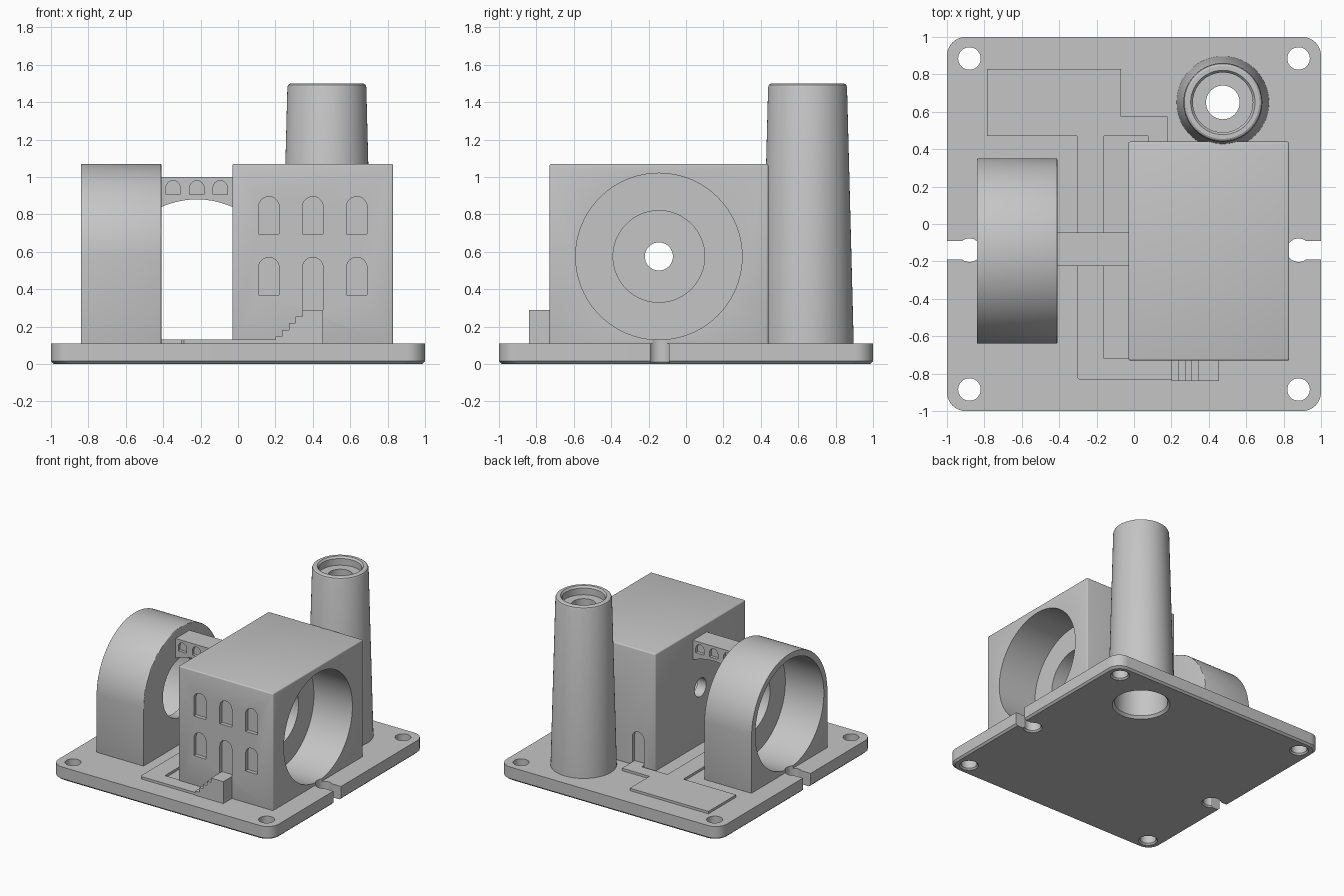
import bpy, bmesh
from math import pi, sin, cos, sqrt, radians

if "Cube" in bpy.data.objects:
    bpy.data.objects.remove(bpy.data.objects["Cube"])

grey = bpy.data.materials.new("plain grey")
grey.use_nodes = True
color = (0.56, 0.56, 0.56, 1)
grey.diffuse_color = color
grey.node_tree.nodes["Principled BSDF"].inputs["Base Color"].default_value = color
parts = []


def solid(name, rings):
    """Closed solid through a series of matching rings."""
    bm = bmesh.new()
    loops = [[bm.verts.new(p) for p in ring] for ring in rings]
    n = len(loops[0])
    for a, b in zip(loops, loops[1:]):
        for i in range(n):
            j = (i + 1) % n
            bm.faces.new((a[i], a[j], b[j], b[i]))
    bm.faces.new(loops[0])
    bm.faces.new(loops[-1])
    bmesh.ops.recalc_face_normals(bm, faces=bm.faces[:])
    mesh = bpy.data.meshes.new(name)
    bm.to_mesh(mesh)
    bm.free()
    ob = bpy.data.objects.new(name, mesh)
    bpy.context.collection.objects.link(ob)
    mesh.materials.append(grey)
    return ob


def place(axis, u, v, w):
    """Point (u, v) of a profile at distance w along the axis."""
    return {"x": (w, u, v), "y": (u, w, v), "z": (u, v, w)}[axis]


def prism(name, pts, axis, lo, hi):
    return solid(name, [[place(axis, u, v, w) for u, v in pts] for w in (lo, hi)])


def turned(name, axis, cu, cv, profile, n=96):
    """Round solid from (distance, radius) pairs."""
    return solid(name, [[place(axis, cu + r * cos(2 * pi * i / n), cv + r * sin(2 * pi * i / n), w)
                         for i in range(n)] for w, r in profile])


def rect(u0, u1, v0, v1):
    return [(u0, v0), (u1, v0), (u1, v1), (u0, v1)]


def arched(c, width, lo, top, n=16):
    """Rectangle with a half-round head."""
    r = width / 2
    return [(c - r, lo), (c + r, lo)] + [
        (c + r * cos(pi * i / n), top - r + r * sin(pi * i / n)) for i in range(n + 1)]


def apply(ob, mod):
    bpy.context.view_layer.objects.active = ob
    bpy.ops.object.modifier_apply(modifier=mod.name)


def soften(ob, width=0.01):
    mod = ob.modifiers.new("soft edges", "BEVEL")
    mod.width, mod.segments = width, 3
    mod.limit_method, mod.angle_limit = "ANGLE", radians(50)
    apply(ob, mod)


def cut(obs, cutter):
    cutter.hide_render = True
    for ob in obs:
        mod = ob.modifiers.new("cut", "BOOLEAN")
        mod.operation, mod.solver, mod.object = "DIFFERENCE", "EXACT", cutter
        apply(ob, mod)
    bpy.data.objects.remove(cutter)


def keep(ob):
    parts.append(ob)
    return ob


DECK = 0.11
MID_Y, MID_Z = -0.145, 0.575


# Base plate with rounded corners and a chamfered underside
def plate_outline(half, r=0.1, n=10):
    pts = []
    for k, (sx, sy) in enumerate(((1, 1), (-1, 1), (-1, -1), (1, -1))):
        for i in range(n + 1):
            a = pi / 2 * (k + i / n)
            pts.append((sx * (half - r) + r * cos(a), sy * (half - r) + r * sin(a)))
    return pts


base = keep(solid("base_plate", [[(x, y, z) for x, y in plate_outline(h)]
                                 for h, z in ((0.985, 0), (1, 0.015), (1, DECK))]))

# House, round-topped tower and chimney
house = keep(prism("house", rect(-0.03, 0.83, -0.73, 0.44), "z", 0.1, 1.07))
soften(house)
tower = keep(prism("round_tower", arched(MID_Y, 0.99, 0.1, 1.07, 64), "x", -0.84, -0.41))
soften(tower, 0.006)
CX, CY = 0.475, 0.65
chimney = keep(turned("chimney", "z", CX, CY,
                      ((0.1, 0.247), (1.48, 0.211), (1.493, 0.206), (1.5, 0.195))))

# Stepped round bores through house and tower
cut([house], turned("house_bore", "x", MID_Y, MID_Z,
                    ((1, 0.445), (0.48, 0.445), (0.48, 0.245), (0.05, 0.245),
                     (0.05, 0.075), (-0.2, 0.075))))
cut([tower], turned("tower_bore", "x", MID_Y, MID_Z,
                    ((-1, 0.445), (-0.49, 0.445), (-0.49, 0.245), (-0.2, 0.245))))

# Chimney bore with a ledge under the rim
cut([base, chimney], turned("chimney_bore", "z", CX, CY,
                            ((-0.02, 0.235), (0.02, 0.2), (1.37, 0.155), (1.37, 0.09),
                             (1.43, 0.09), (1.43, 0.16), (1.485, 0.16), (1.51, 0.18))))

# Corner screw holes, and side holes with open slots
for sx in (-1, 1):
    for sy in (-1, 1):
        cut([base], turned("screw_hole", "z", sx * 0.88, sy * 0.885,
                           ((-0.02, 0.092), (0.012, 0.06), (0.2, 0.06)), 48))
    wall = house if sx > 0 else tower
    cut([base, wall], turned("side_hole", "z", sx * 0.88, -0.14,
                             ((-0.02, 0.092), (0.012, 0.063), (0.25, 0.063)), 48))
    lo, hi = sorted((sx * 0.89, sx * 1.1))
    cut([base], prism("side_slot", rect(lo, hi, -0.19, -0.09), "z", -0.1, 0.2))

# Recessed windows and doors
for x in (0.165, 0.4, 0.635):
    sill = 0.29 if x == 0.4 else 0.37
    for lo, top in ((0.695, 0.895), (sill, 0.57)):
        cut([house], prism("front_opening", arched(x, 0.11, lo, top), "y", -0.8, -0.70))
cut([house], prism("back_door_opening", arched(0.127, 0.105, 0.13, 0.39), "y", 0.41, 0.6))

# Bridge with an arched underside and small windows on both faces
x0, x1 = -0.42, -0.02
under = []
for i in range(25):
    t = i / 24
    under.append((x0 + (x1 - x0) * t, 0.835 + 0.045 * (1 - (2 * t - 1) ** 2)))
bridge = keep(prism("bridge", under + [(x1, 1.0), (x0, 1.0)], "y", -0.225, -0.045))
for x in (-0.347, -0.22, -0.095):
    for lo, hi in ((-0.3, -0.2), (-0.07, 0.05)):
        cut([bridge], prism("bridge_window", arched(x, 0.076, 0.905, 0.98), "y", lo, hi))

# Raised path from the front stairs round to the back door
path = [(0.21, -0.835), (-0.29, -0.835), (-0.305, -0.82), (-0.305, 0.47), (-0.785, 0.47),
        (-0.785, 0.83), (-0.07, 0.83), (-0.07, 0.575), (0.18, 0.575), (0.18, 0.43),
        (0.075, 0.43), (0.075, 0.47), (-0.16, 0.47), (-0.16, -0.72), (0.21, -0.72)]
keep(prism("path", path, "z", 0.1, 0.13))

# Front stairs and landing
stairs = [(0.455, 0.1), (0.2, 0.1)]
for i in range(5):
    x, z = 0.2 + 0.036 * i, 0.146 + 0.036 * i
    stairs += [(x, z), (x + 0.036 if i < 4 else 0.455, z)]
keep(prism("front_stairs", stairs, "y", -0.84, -0.72))

# Smooth curved walls, crisp edges
bpy.ops.object.select_all(action="DESELECT")
for ob in parts:
    ob.select_set(True)
bpy.context.view_layer.objects.active = base
bpy.ops.object.shade_smooth_by_angle(angle=radians(30))
